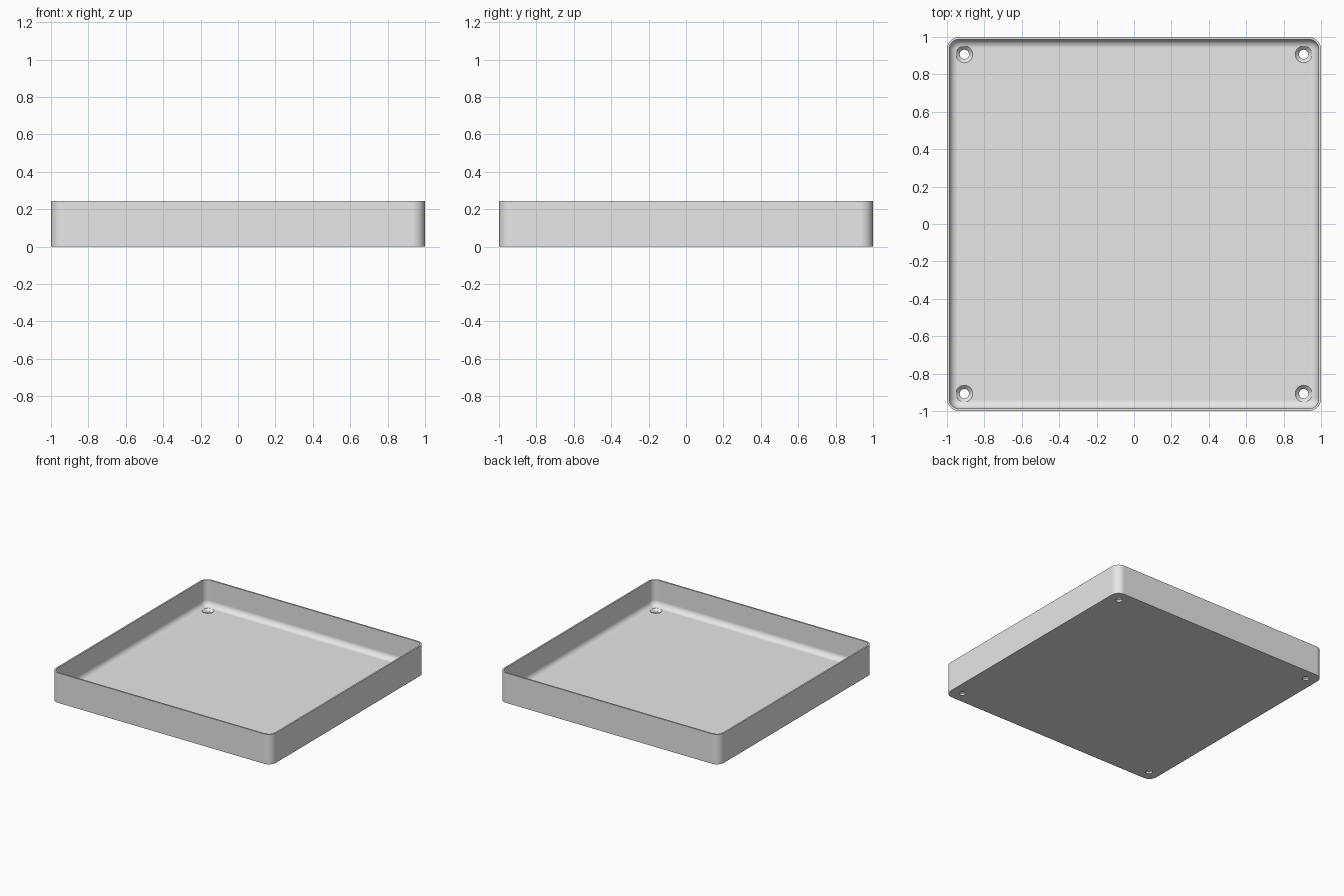
import bpy
import bmesh
from math import cos, sin, pi, radians

cube = bpy.data.objects.get("Cube")
if cube:
    bpy.data.objects.remove(cube, do_unlink=True)

HEIGHT, WALL, FLOOR = 0.245, 0.013, 0.035
CORNER, FILLET = 0.065, 0.045
HOLE_POS, HOLE_R, SINK_R = 0.907, 0.025, 0.045

grey = bpy.data.materials.new("plain_grey")
grey.use_nodes = True
grey.diffuse_color = (0.8, 0.8, 0.8, 1)
grey.node_tree.nodes["Principled BSDF"].inputs["Base Color"].default_value = (0.8, 0.8, 0.8, 1)


def rounded_square(bm, inset, z, steps=8):
    """Ring of vertices on a rounded square, moved inward by inset."""
    centre, radius = 1 - CORNER, CORNER - inset
    ring = []
    for quarter, (sx, sy) in enumerate([(1, 1), (-1, 1), (-1, -1), (1, -1)]):
        for i in range(steps + 1):
            a = (quarter + i / steps) * pi / 2
            ring.append(bm.verts.new((sx * centre + radius * cos(a),
                                      sy * centre + radius * sin(a), z)))
    return ring


def circle(bm, x, y, r, z, sides=32):
    return [bm.verts.new((x + r * cos(2 * pi * i / sides),
                          y + r * sin(2 * pi * i / sides), z)) for i in range(sides)]


def skin(bm, rings):
    """Closed solid through a list of rings."""
    for low, high in zip(rings, rings[1:]):
        n = len(low)
        for i in range(n):
            j = (i + 1) % n
            bm.faces.new((low[i], low[j], high[j], high[i]))
    bm.faces.new(rings[0][::-1])
    bm.faces.new(rings[-1])


def finish(bm, name):
    bmesh.ops.recalc_face_normals(bm, faces=bm.faces[:])
    mesh = bpy.data.meshes.new(name)
    bm.to_mesh(mesh)
    bm.free()
    mesh.materials.append(grey)
    obj = bpy.data.objects.new(name, mesh)
    bpy.context.collection.objects.link(obj)
    return obj


# Tray: outer wall, rim, inner wall, fillet and floor
bm = bmesh.new()
profile = [(0, 0), (0, HEIGHT), (WALL, HEIGHT)]
for k in range(9):
    a = k / 8 * pi / 2
    profile.append((WALL + FILLET * (1 - cos(a)), FLOOR + FILLET * (1 - sin(a))))
skin(bm, [rounded_square(bm, inset, z) for inset, z in profile])
tray = finish(bm, "tray")

# Countersunk screw holes in the four corners
bm = bmesh.new()
bore = [(HOLE_R, -0.05), (HOLE_R, 0.015), (SINK_R, FLOOR), (SINK_R, 0.12)]
for sx in (-1, 1):
    for sy in (-1, 1):
        skin(bm, [circle(bm, sx * HOLE_POS, sy * HOLE_POS, r, z) for r, z in bore])
cutter = finish(bm, "screw_hole_cutter")
cutter.hide_render = True

for obj in bpy.context.selected_objects:
    obj.select_set(False)
tray.select_set(True)
bpy.context.view_layer.objects.active = tray
cut = tray.modifiers.new("screw_holes", "BOOLEAN")
cut.operation = "DIFFERENCE"
cut.solver = "EXACT"
cut.object = cutter
bpy.ops.object.modifier_apply(modifier=cut.name)
bpy.data.objects.remove(cutter, do_unlink=True)

# Smooth fillets and corners, flat walls and floor
bpy.ops.object.shade_smooth_by_angle(angle=radians(30))
weighted = tray.modifiers.new("flat_panels", "WEIGHTED_NORMAL")
weighted.keep_sharp = True
